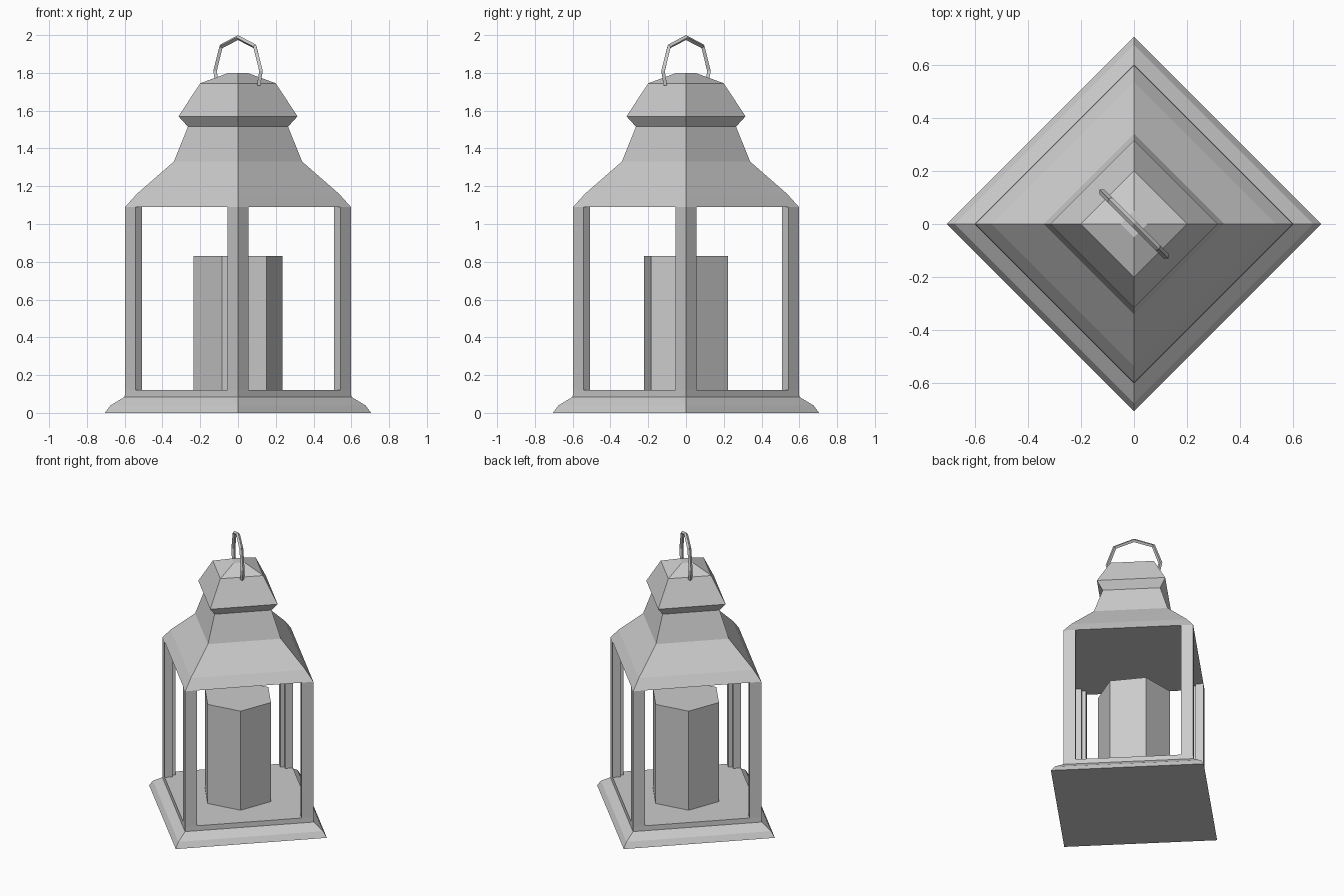
import bpy, bmesh, math
from mathutils import Vector

if "Cube" in bpy.data.objects:
    bpy.data.objects.remove(bpy.data.objects["Cube"], do_unlink=True)

grey = bpy.data.materials.new("plain_grey")
grey.use_nodes = True
colour = (0.6, 0.6, 0.6, 1)
grey.diffuse_color = colour
grey.node_tree.nodes["Principled BSDF"].inputs["Base Color"].default_value = colour


def skin(name, rings):
    """Join successive rings of points and cap both ends."""
    bm = bmesh.new()
    loops = [[bm.verts.new(p) for p in ring] for ring in rings]
    for low, high in zip(loops, loops[1:]):
        for i in range(len(low)):
            j = (i + 1) % len(low)
            bm.faces.new((low[i], low[j], high[j], high[i]))
    bm.faces.new(loops[0])
    bm.faces.new(loops[-1])
    bmesh.ops.recalc_face_normals(bm, faces=bm.faces)
    mesh = bpy.data.meshes.new(name)
    bm.to_mesh(mesh)
    bm.free()
    mesh.materials.append(grey)
    obj = bpy.data.objects.new(name, mesh)
    bpy.context.collection.objects.link(obj)
    return obj


def turned(name, profile, sides=4, angle=0.0):
    """Sweep a (radius, height) profile around z with few sides."""
    turns = [angle + math.tau * i / sides for i in range(sides)]
    return skin(name, [[(r * math.cos(a), r * math.sin(a), z) for a in turns]
                       for r, z in profile])


# Flared plinth with the floor plate
turned("base", [(0.705, 0), (0.675, 0.04), (0.6, 0.085), (0.598, 0.12)])

# Stepped roof with overhanging cap
turned("roof", [(0.598, 1.09), (0.535, 1.16), (0.34, 1.33), (0.265, 1.515)])
turned("roof_cap", [(0.265, 1.515), (0.315, 1.57), (0.2, 1.745), (0.05, 1.8)])

# L-section corner posts, one on each axis
R, LEG, THICK = 0.598, 0.055, 0.036
section = [(R, 0), (R - LEG, LEG), (R - LEG - THICK, LEG - THICK),
           (R - 2 * THICK, 0), (R - LEG - THICK, THICK - LEG), (R - LEG, -LEG)]
for i, side in enumerate(("left", "back", "right", "front")):
    post = skin(side + "_post", [[(x, y, z) for x, y in section] for z in (0.12, 1.09)])
    post.rotation_euler.z = i * math.pi / 2

# Six-sided candle
turned("candle", [(0.238, 0.12), (0.238, 0.83)], 6, math.radians(9.1))

# Ring handle, bent in a diagonal upright plane
half = [(0.155, 1.735), (0.172, 1.81), (0.126, 1.94)]
path = half + [(0, 1.987)] + [(-u, z) for u, z in reversed(half)]
along = Vector((1, -1, 0)).normalized()
across = Vector((1, 1, 0)).normalized()
points = [along * u + Vector((0, 0, z)) for u, z in path]
rings = []
for i, p in enumerate(points):
    before, after = points[max(i - 1, 0)], points[min(i + 1, len(points) - 1)]
    out = (after - before).normalized().cross(across)
    rings.append([p + d * 0.013 for d in (out, across, -out, -across)])
skin("handle", rings)
